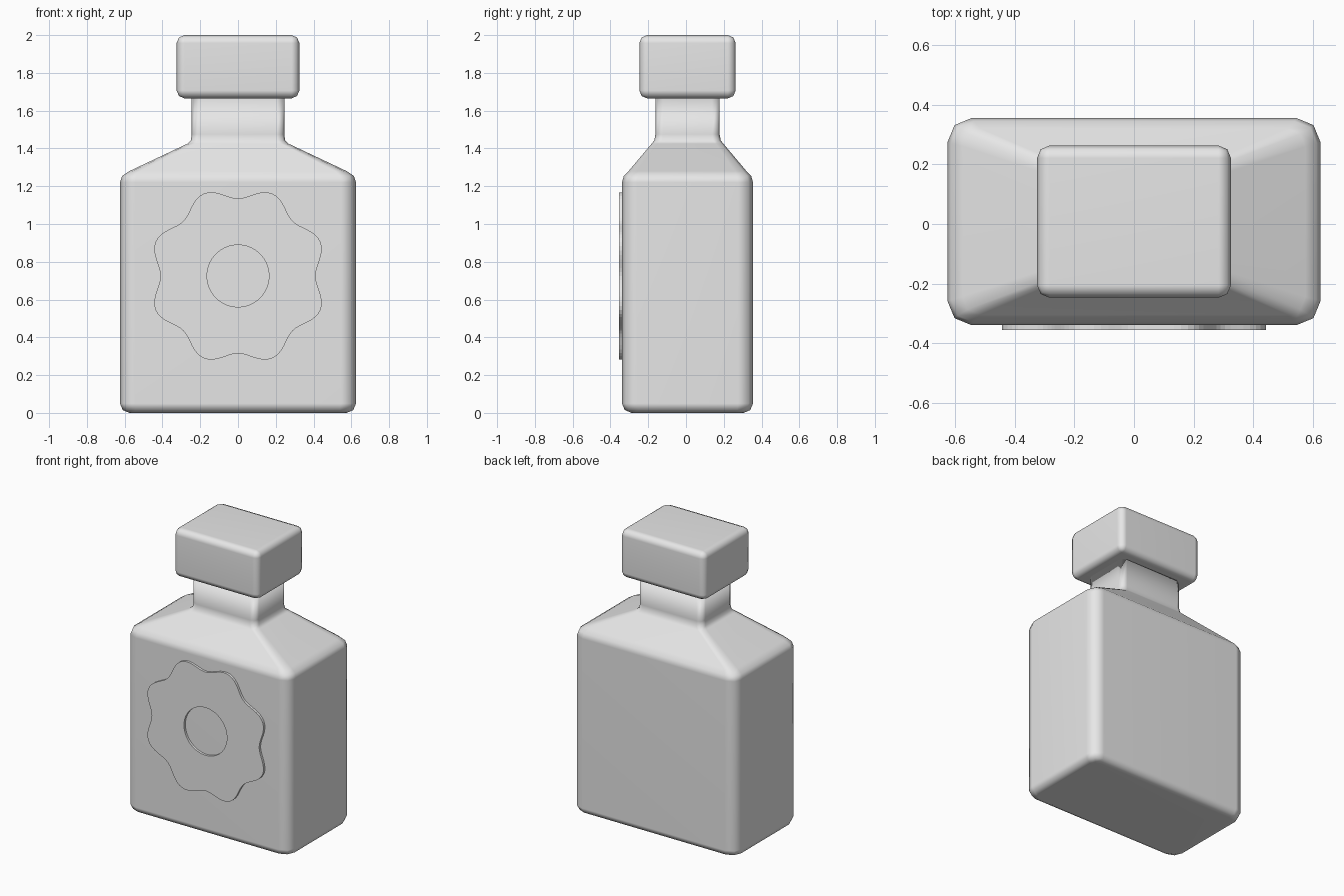
import bpy, bmesh
from math import sin, cos, pi, tau

cube = bpy.data.objects.get("Cube")
if cube:
    bpy.data.objects.remove(cube, do_unlink=True)

# One plain grey for everything
grey = bpy.data.materials.new("plain grey")
grey.use_nodes = True
grey.diffuse_color = (0.8, 0.8, 0.8, 1)
grey.node_tree.nodes["Principled BSDF"].inputs["Base Color"].default_value = (0.8, 0.8, 0.8, 1)

MID_Y = 0.008  # bottle sits slightly back to make room for the badge


def make_object(name, bm, smooth=True):
    bmesh.ops.recalc_face_normals(bm, faces=bm.faces)
    for f in bm.faces:
        f.smooth = smooth
    mesh = bpy.data.meshes.new(name)
    bm.to_mesh(mesh)
    bm.free()
    mesh.materials.append(grey)
    ob = bpy.data.objects.new(name, mesh)
    bpy.context.collection.objects.link(ob)
    return ob


def bridge(bm, a, b):
    for i in range(len(a)):
        j = (i + 1) % len(a)
        bm.faces.new((a[i], a[j], b[j], b[i]))


def rounded_ring(bm, hx, hy, r, z, steps=2):
    """Rectangle with rounded corners at height z."""
    ring = []
    for q, (sx, sy) in enumerate(((1, 1), (-1, 1), (-1, -1), (1, -1))):
        for k in range(steps + 1):
            a = (q + k / steps) * pi / 2
            ring.append(bm.verts.new((sx * (hx - r) + r * cos(a),
                                      MID_Y + sy * (hy - r) + r * sin(a), z)))
    return ring


# Bottle: rounded rectangles lofted upwards (half width, half depth, corner, height)
profile = [
    (0.575, 0.297, 0.045, 0.0),
    (0.61, 0.332, 0.07, 0.015),
    (0.625, 0.347, 0.08, 0.05),
    (0.625, 0.347, 0.08, 1.22),
    (0.613, 0.337, 0.075, 1.255),
    (0.575, 0.312, 0.06, 1.28),
    (0.268, 0.19, 0.04, 1.425),
    (0.25, 0.176, 0.04, 1.442),
    (0.245, 0.17, 0.04, 1.475),
    (0.245, 0.17, 0.04, 1.69),
]
bm = bmesh.new()
rings = [rounded_ring(bm, *p) for p in profile]
for low, high in zip(rings, rings[1:]):
    bridge(bm, low, high)
bm.faces.new(rings[0])
bm.faces.new(rings[-1])
bottle = make_object("bottle", bm)
bottle.modifiers.new("weighted_normals", "WEIGHTED_NORMAL")

# Cap: bevelled block
bm = bmesh.new()
bmesh.ops.create_cube(bm, size=1)
bmesh.ops.scale(bm, vec=(0.65, 0.51, 0.335), verts=bm.verts)
cap = make_object("cap", bm)
cap.location = (0, MID_Y, 1.8325)
bevel = cap.modifiers.new("rounded_edges", "BEVEL")
bevel.width, bevel.segments = 0.042, 2
cap.modifiers.new("weighted_normals", "WEIGHTED_NORMAL")

# Flower badge: thin scalloped plate with a round hole
COUNT, PETALS = 128, 8
bm = bmesh.new()


def badge_ring(radius, y):
    return [bm.verts.new((radius(a) * cos(a), y, 0.725 + radius(a) * sin(a)))
            for a in (tau * i / COUNT for i in range(COUNT))]


def petal(a):
    return 0.441 - 0.031 * cos(PETALS * a)


def hole(a):
    return 0.164


loops = [badge_ring(petal, -0.33), badge_ring(petal, -0.355),
         badge_ring(hole, -0.355), badge_ring(hole, -0.33)]
for i in range(4):
    bridge(bm, loops[i], loops[(i + 1) % 4])
badge = make_object("flower_badge", bm, smooth=False)
